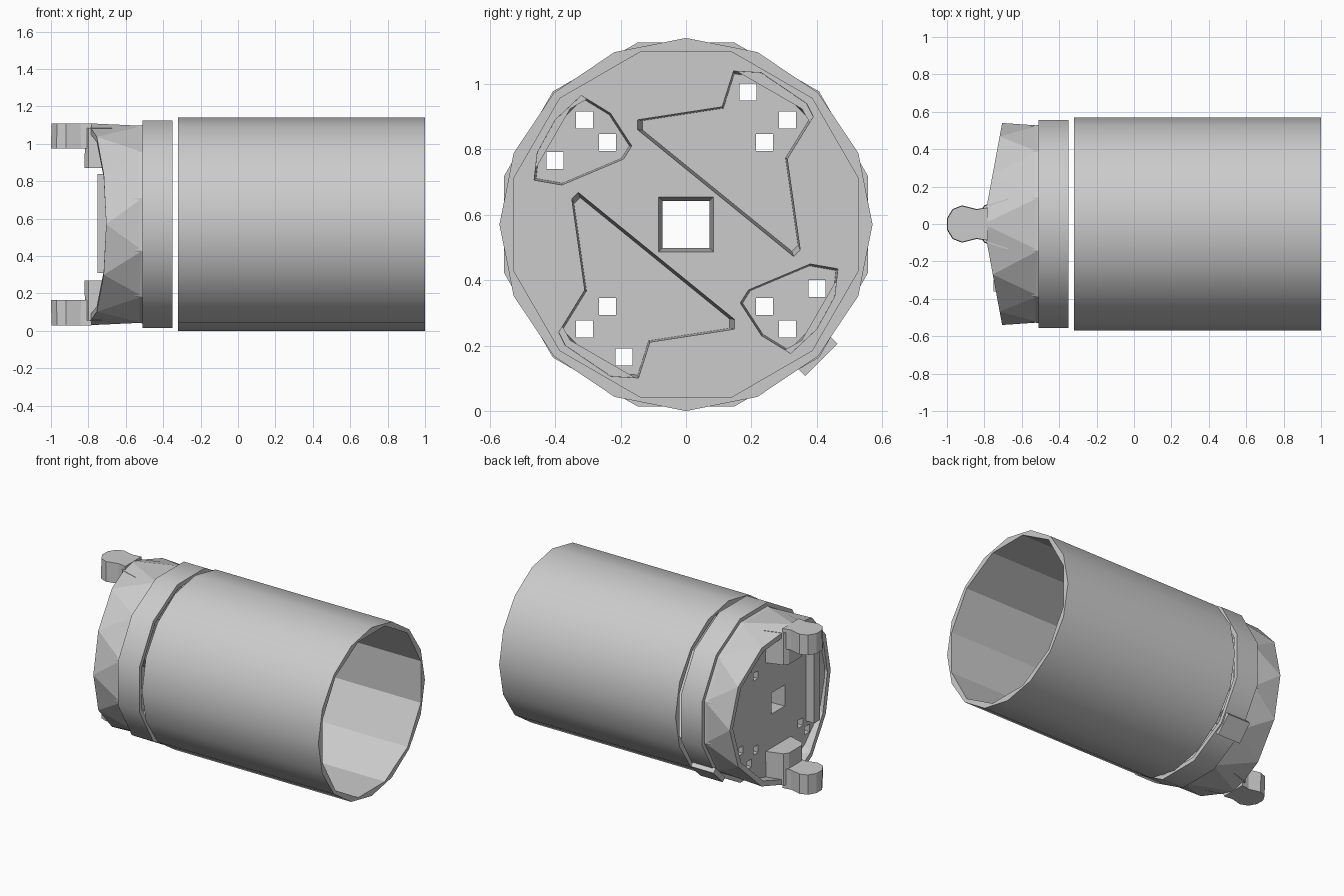
import bpy, bmesh, math

cube = bpy.data.objects.get("Cube")
if cube:
    bpy.data.objects.remove(cube)

AXIS_Z = 0.57

grey = bpy.data.materials.new("light_grey")
grey.use_nodes = True
COLOUR = (0.6, 0.6, 0.6, 1)
grey.diffuse_color = COLOUR
grey.node_tree.nodes["Principled BSDF"].inputs["Base Color"].default_value = COLOUR


def finish(name, bm, smooth=None):
    """Turn a bmesh into a named object, optionally smooth below an angle."""
    bmesh.ops.recalc_face_normals(bm, faces=bm.faces)
    mesh = bpy.data.meshes.new(name)
    bm.to_mesh(mesh)
    bm.free()
    mesh.materials.append(grey)
    obj = bpy.data.objects.new(name, mesh)
    bpy.context.collection.objects.link(obj)
    if smooth:
        bpy.ops.object.select_all(action='DESELECT')
        obj.select_set(True)
        bpy.context.view_layer.objects.active = obj
        bpy.ops.object.shade_smooth_by_angle(angle=math.radians(smooth))
    return obj


def ring(bm, n, radius, x_of, offset=0.0):
    """Ring of points about the long axis; x_of gives x for each angle."""
    verts = []
    for i in range(n):
        a = 2 * math.pi * i / n + math.radians(offset)
        verts.append(bm.verts.new((x_of(a), radius * math.cos(a),
                                   AXIS_Z + radius * math.sin(a))))
    return verts


def bridge(bm, a, b):
    """Quads between two rings with the same count."""
    n = len(a)
    for i in range(n):
        bm.faces.new((a[i], a[(i + 1) % n], b[(i + 1) % n], b[i]))


def zigzag(bm, a, b):
    """Triangles between a ring and one turned by half a step behind it."""
    n = len(a)
    for i in range(n):
        j = (i + 1) % n
        bm.faces.new((a[i], b[j], b[i]))
        bm.faces.new((a[i], a[j], b[j]))


def sleeve(name, n, outer, inner, x0, x1, offset, smooth):
    """Open pipe with thin end rims."""
    bm = bmesh.new()
    loops = [ring(bm, n, r, lambda a, x=x: x, offset)
             for r, x in ((outer, x0), (outer, x1), (inner, x1), (inner, x0))]
    for k in range(4):
        bridge(bm, loops[k], loops[(k + 1) % 4])
    return finish(name, bm, smooth)


def prism(name, points, place, w0, w1, taper=1.0):
    """Extrude a flat outline; taper scales the far end about its middle."""
    bm = bmesh.new()
    cu = sum(p[0] for p in points) / len(points)
    cv = sum(p[1] for p in points) / len(points)
    near = [bm.verts.new(place(u, v, w0)) for u, v in points]
    far = [bm.verts.new(place(cu + (u - cu) * taper, cv + (v - cv) * taper, w1))
           for u, v in points]
    bm.faces.new(near)
    bm.faces.new(far)
    bridge(bm, near, far)
    return finish(name, bm)


def cut(obj, cutter):
    cutter.hide_render = True
    mod = obj.modifiers.new("cut", 'BOOLEAN')
    mod.operation = 'DIFFERENCE'
    mod.solver = 'EXACT'
    mod.object = cutter
    bpy.ops.object.select_all(action='DESELECT')
    obj.select_set(True)
    bpy.context.view_layer.objects.active = obj
    bpy.ops.object.modifier_apply(modifier=mod.name)
    bpy.data.objects.remove(cutter)


def square(y, z, h):
    return [(y - h, z - h), (y + h, z - h), (y + h, z + h), (y - h, z + h)]


def across(y, z, x):
    return (x, y, AXIS_Z + z)


# Main tube: sixteen sides outside, twelve-sided bore
bm = bmesh.new()
ends = [ring(bm, 16, 0.57, lambda a, x=x: x) for x in (-0.32, 1.0)]
bridge(bm, *ends)
for loop in ends:
    bm.faces.new(loop)
tube = finish("main_tube", bm)
bm = bmesh.new()
ends = [ring(bm, 12, 0.545, lambda a, x=x: x, 15) for x in (-0.5, 1.2)]
bridge(bm, *ends)
for loop in ends:
    bm.faces.new(loop)
cut(tube, finish("bore_cutter", bm))
bpy.ops.object.shade_smooth_by_angle(angle=math.radians(25))

# Separate band with a small plate on its lower side
sleeve("band", 12, 0.575, 0.545, -0.51, -0.35, 15, 40)


def tangent(t, r, x):
    s = math.sqrt(0.5)
    return (x, s * (r + t), AXIS_Z + s * (t - r))


prism("band_plate", [(-0.07, 0.55), (0.07, 0.55), (0.07, 0.585), (-0.07, 0.585)],
      tangent, -0.53, -0.36)


# Faceted head with a saddle-shaped rim
def saddle(a):
    return -0.705 - 0.1 * (1 - abs(math.cos(a)))


bm = bmesh.new()
base_out = ring(bm, 12, 0.545, lambda a: -0.51, 15)
rim_out = ring(bm, 12, 0.54, saddle)
rim_in = ring(bm, 12, 0.505, saddle)
base_in = ring(bm, 12, 0.50, lambda a: -0.51, 15)
zigzag(bm, base_out, rim_out)
bridge(bm, rim_out, rim_in)
zigzag(bm, base_in, rim_in)
bridge(bm, base_in, base_out)
finish("head_shell", bm)

# Socket plate inside the head
bm = bmesh.new()
ends = [ring(bm, 12, r, lambda a, x=x: x, 15)
        for r, x in ((0.55, -0.505), (0.515, -0.69))]
bridge(bm, *ends)
for loop in ends:
    bm.faces.new(loop)
plate = finish("socket_plate", bm)

large = [(-.15, .32), (.11, .36), (.145, .47), (.23, .465), (.37, .37), (.39, .33),
         (.31, .20), (.35, -.08), (.33, -.10), (-.15, .29)]
small = [(-.32, .395), (-.23, .34), (-.165, .24), (-.19, .20), (-.38, .12),
         (-.465, .135), (-.455, .22), (-.40, .32)]
holes = [(.19, .405), (.31, .32), (.24, .25), (-.31, .32), (-.24, .25), (-.40, .195)]
for s in (1, -1):
    for outline in (large, small):
        cut(plate, prism("pocket_cutter", [(s * y, s * z) for y, z in outline],
                         across, -0.49, -0.62, 0.95))
    for y, z in holes:
        cut(plate, prism("hole_cutter", square(s * y, s * z, 0.026), across, -0.4, -0.8))
cut(plate, prism("centre_cutter", square(0, 0, 0.085), across, -0.48, -0.72, 0.82))

# Raised bar on the end face
prism("end_bar", [(-.36, -.26), (-.30, -.26), (-.30, .27), (-.36, .27)],
      across, -0.67, -0.75)

# Locking tabs and their roots, above and below
tab = [(-.78, .09), (-.84, .08), (-.92, .10), (-.97, .08), (-1, .03)]
root = [(-.67, .14), (-.80, .10), (-.82, .07)]
for side, s in (("upper", 1), ("lower", -1)):
    def flat(x, y, z, s=s):
        return (x, y, AXIS_Z + s * z)
    for part, half, lo, hi in (("tab", tab, 0.405, 0.54), ("tab_root", root, 0.30, 0.515)):
        outline = half + [(x, -y) for x, y in reversed(half)]
        prism(side + "_" + part, outline, flat, lo, hi, 0.97)
